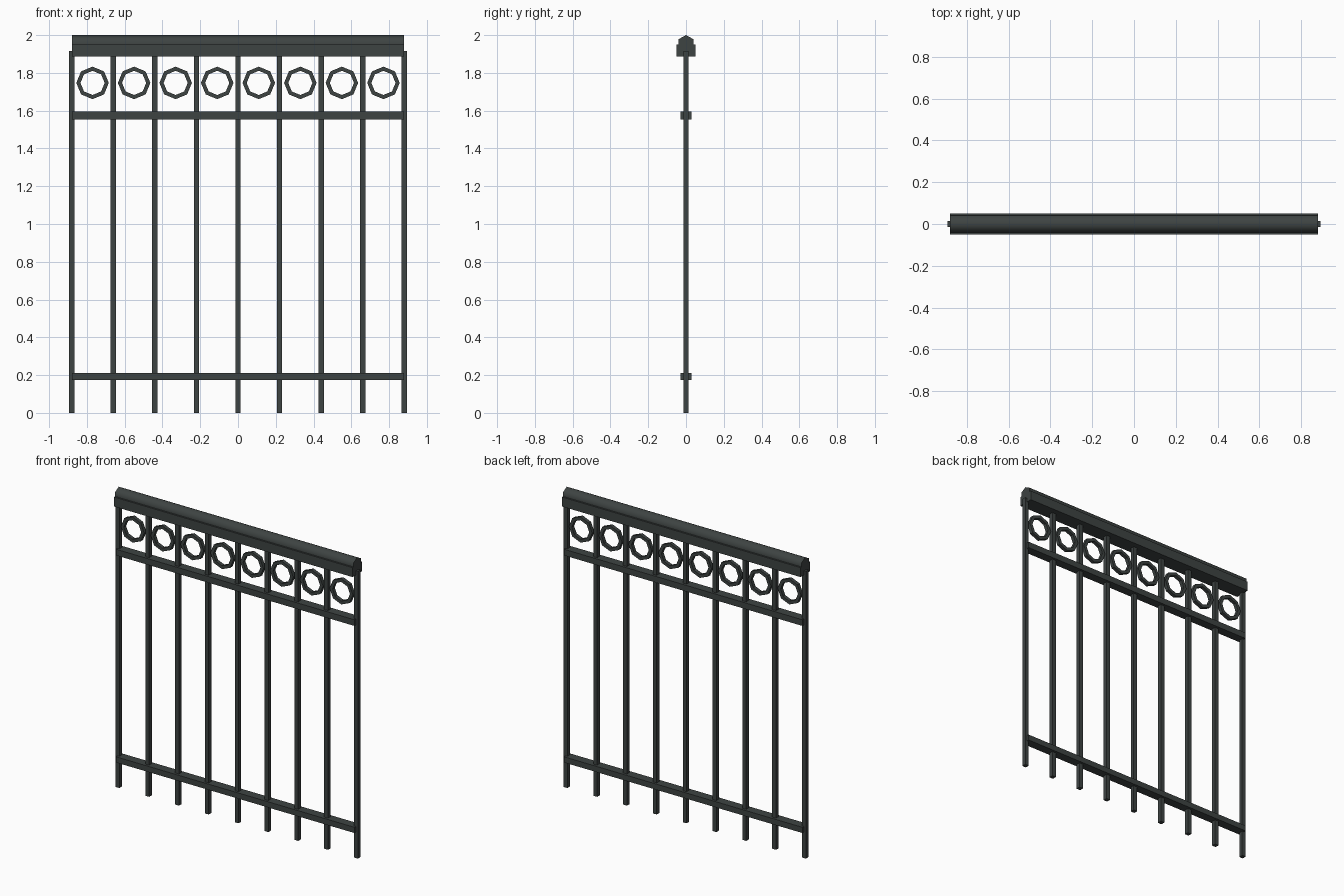
import bpy, bmesh, math

cube = bpy.data.objects.get("Cube")
if cube:
    bpy.data.objects.remove(cube, do_unlink=True)

iron = bpy.data.materials.new("dark_iron")
iron.use_nodes = True
colour = (0.048, 0.057, 0.055, 1)
iron.diffuse_color = colour
bsdf = next(n for n in iron.node_tree.nodes if n.type == "BSDF_PRINCIPLED")
bsdf.inputs["Base Color"].default_value = colour
bsdf.inputs["Roughness"].default_value = 0.7

HALF = 0.88          # half length of the rails
PANELS = 8
STEP = 2 * HALF / PANELS


def finish(name, bm):
    bmesh.ops.recalc_face_normals(bm, faces=bm.faces)
    mesh = bpy.data.meshes.new(name)
    bm.to_mesh(mesh)
    bm.free()
    mesh.materials.append(iron)
    obj = bpy.data.objects.new(name, mesh)
    bpy.context.collection.objects.link(obj)
    return obj


def box(name, x, width, depth, z0, z1):
    bm = bmesh.new()
    bmesh.ops.create_cube(bm, size=1)
    bmesh.ops.scale(bm, vec=(width, depth, z1 - z0), verts=bm.verts)
    bmesh.ops.translate(bm, vec=(x, 0, (z0 + z1) / 2), verts=bm.verts)
    return finish(name, bm)


def extrude_profile(name, points):
    """Sweep a (y, z) outline along the length of the fence."""
    bm = bmesh.new()
    face = bm.faces.new([bm.verts.new((-HALF, y, z)) for y, z in points])
    new = bmesh.ops.extrude_face_region(bm, geom=[face])["geom"]
    bmesh.ops.translate(bm, vec=(2 * HALF, 0, 0),
                        verts=[v for v in new if isinstance(v, bmesh.types.BMVert)])
    return finish(name, bm)


def ring(name, x, z, outer, inner, depth, sides=8):
    """Octagonal ring with a square section."""
    bm = bmesh.new()
    section = [(outer, -depth / 2), (outer, depth / 2), (inner, depth / 2), (inner, -depth / 2)]
    loops = []
    for i in range(sides):
        a = math.tau * i / sides
        loops.append([bm.verts.new((x + r * math.cos(a), y, z + r * math.sin(a)))
                      for r, y in section])
    for i in range(sides):
        a, b = loops[i], loops[(i + 1) % sides]
        for j in range(4):
            k = (j + 1) % 4
            bm.faces.new((a[j], a[k], b[k], b[j]))
    return finish(name, bm)


# Upright bars
for i in range(PANELS + 1):
    box(f"upright_bar_{i + 1}", -HALF + i * STEP, 0.028, 0.028, 0, 1.915)

# Lower and middle rails
box("lower_rail", 0, 2 * HALF, 0.06, 0.173, 0.211)
box("middle_rail", 0, 2 * HALF, 0.06, 1.554, 1.595)

# Top rail with a ridged cap
box("top_rail", 0, 2 * HALF, 0.102, 1.888, 1.951)
cap = extrude_profile("top_cap", [(-0.04, 1.95), (0.04, 1.95), (0.04, 1.978),
                                  (0, 2.0), (-0.04, 1.978)])
bpy.ops.object.select_all(action="DESELECT")
cap.select_set(True)
bpy.context.view_layer.objects.active = cap
bpy.ops.object.shade_smooth_by_angle(angle=math.radians(65))

# Decorative rings between the uprights
for i in range(PANELS):
    ring(f"ring_{i + 1}", -HALF + (i + 0.5) * STEP, 1.747, 0.086, 0.064, 0.024)
